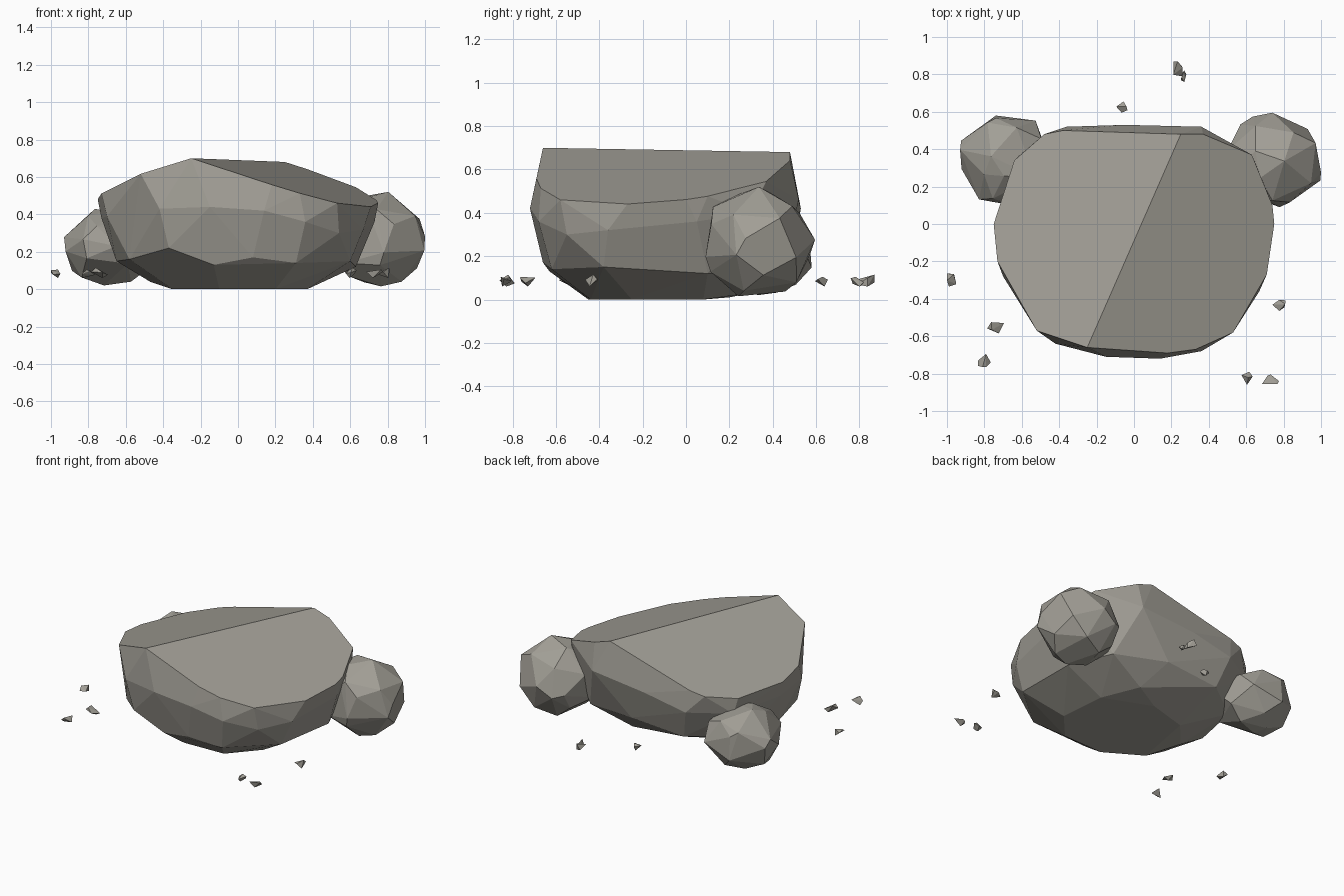
import bpy, bmesh, math, random
from mathutils import Vector

old = bpy.data.objects.get("Cube")
if old:
    bpy.data.objects.remove(old, do_unlink=True)

stone = bpy.data.materials.new("warm_grey_stone")
stone.use_nodes = True
colour = (0.36, 0.345, 0.305, 1)
stone.diffuse_color = colour
stone.node_tree.nodes["Principled BSDF"].inputs["Base Color"].default_value = colour


def hull_object(name, points):
    """Wrap points in a faceted convex stone and merge its flat faces."""
    bm = bmesh.new()
    for p in points:
        bm.verts.new(p)
    found = bmesh.ops.convex_hull(bm, input=bm.verts[:])
    loose = {g for g in found["geom_interior"] + found["geom_unused"]
             if isinstance(g, bmesh.types.BMVert)}
    bmesh.ops.delete(bm, geom=list(loose), context="VERTS")
    bmesh.ops.dissolve_limit(bm, angle_limit=math.radians(3),
                             verts=bm.verts[:], edges=bm.edges[:])
    bmesh.ops.recalc_face_normals(bm, faces=bm.faces[:])
    mesh = bpy.data.meshes.new(name)
    bm.to_mesh(mesh)
    bm.free()
    mesh.materials.append(stone)
    obj = bpy.data.objects.new(name, mesh)
    bpy.context.collection.objects.link(obj)
    return obj


def fit(points, low, high):
    """Stretch points to fill the box from low to high."""
    result = [Vector(p) for p in points]
    for axis in range(3):
        values = [p[axis] for p in result]
        start, span = min(values), max(values) - min(values)
        for p in result:
            p[axis] = low[axis] + (p[axis] - start) / span * (high[axis] - low[axis])
    return result


def scattered_sphere(count, jitter, seed):
    """Spread points evenly over a ball, then disturb them."""
    rng = random.Random(seed)
    points = []
    for i in range(count):
        z = 1 - 2 * (i + 0.5) / count
        turn = i * math.pi * (3 - math.sqrt(5)) + seed
        r = math.sqrt(1 - z * z)
        v = Vector((r * math.cos(turn), r * math.sin(turn), z))
        shift = Vector([rng.uniform(-jitter, jitter) for _ in range(3)])
        points.append((v + shift).normalized() * rng.uniform(1 - jitter / 3, 1))
    return points


def roof_height(x, y):
    """Two broad sloping planes that meet in a diagonal ridge."""
    dx, dy = x + 0.25, y + 0.66
    return 0.7 + min(0.264 * dx - 0.133 * dy, -0.32 * dx + 0.123 * dy)


# Main slab: cleft top rim, bulging waist, tucked-in lower ring and flat base
rim = [(-.25, -.66), (.18, -.69), (.33, -.67), (.53, -.58), (.71, -.27), (.75, 0),
       (.74, .1), (.63, .37), (.37, .48), (.25, .48), (-.38, .5), (-.48, .48),
       (-.64, .34), (-.75, 0), (-.73, -.2), (-.52, -.57)]
waist = [(-.15, -.71, .44), (.14, -.72, .42), (.36, -.68, .36), (.54, -.55, .3),
         (.67, -.36, .32), (.73, .05, .36), (.66, .3, .4), (.36, .52, .46),
         (-.05, .53, .42), (-.36, .52, .36), (-.62, .36, .36), (-.73, 0, .38),
         (-.7, -.28, .39), (-.42, -.64, .43)]
lower = [(-.37, -.62, .22), (-.13, -.63, .13), (.08, -.66, .17), (.31, -.62, .14),
         (.6, -.38, .15), (.63, .1, .12), (.48, .37, .14), (.1, .46, .18),
         (-.3, .45, .15), (-.58, .24, .15), (-.65, -.1, .15), (-.58, -.4, .16)]
base = [(-.35, -.3, 0), (-.1, -.45, 0), (.2, -.44, 0), (.37, -.25, 0),
        (.34, .08, 0), (0, .2, .01), (-.28, .12, .01), (-.47, -.1, .04), (.2, .3, .03)]
hull_object("main_rock", [(x, y, roof_height(x, y)) for x, y in rim] + waist + lower + base)

# Two rounded boulders behind the slab
hull_object("left_boulder", fit(scattered_sphere(30, 0.22, 4),
                                (.49, .09, .015), (1, .595, .52)))
hull_object("right_boulder", fit(scattered_sphere(28, 0.22, 9),
                                 (-.93, .1, .02), (-.44, .58, .43)))

# Small chips around the rocks: centre x, centre y, width, depth
chips = [(-.975, -.3, .05, .07), (-.74, -.555, .09, .06), (-.8, -.73, .07, .07),
         (.605, -.825, .06, .07), (.73, -.83, .09, .05), (.775, -.435, .07, .06),
         (-.065, .625, .06, .06), (.235, .83, .05, .08), (.265, .79, .03, .06)]
for i, (x, y, w, d) in enumerate(chips):
    tall = 0.055 if i % 2 else 0.045
    hull_object(f"stone_chip_{i + 1}", fit(scattered_sphere(6, 0.5, i + 20),
                (x - w / 2, y - d / 2, .06), (x + w / 2, y + d / 2, .06 + tall)))
